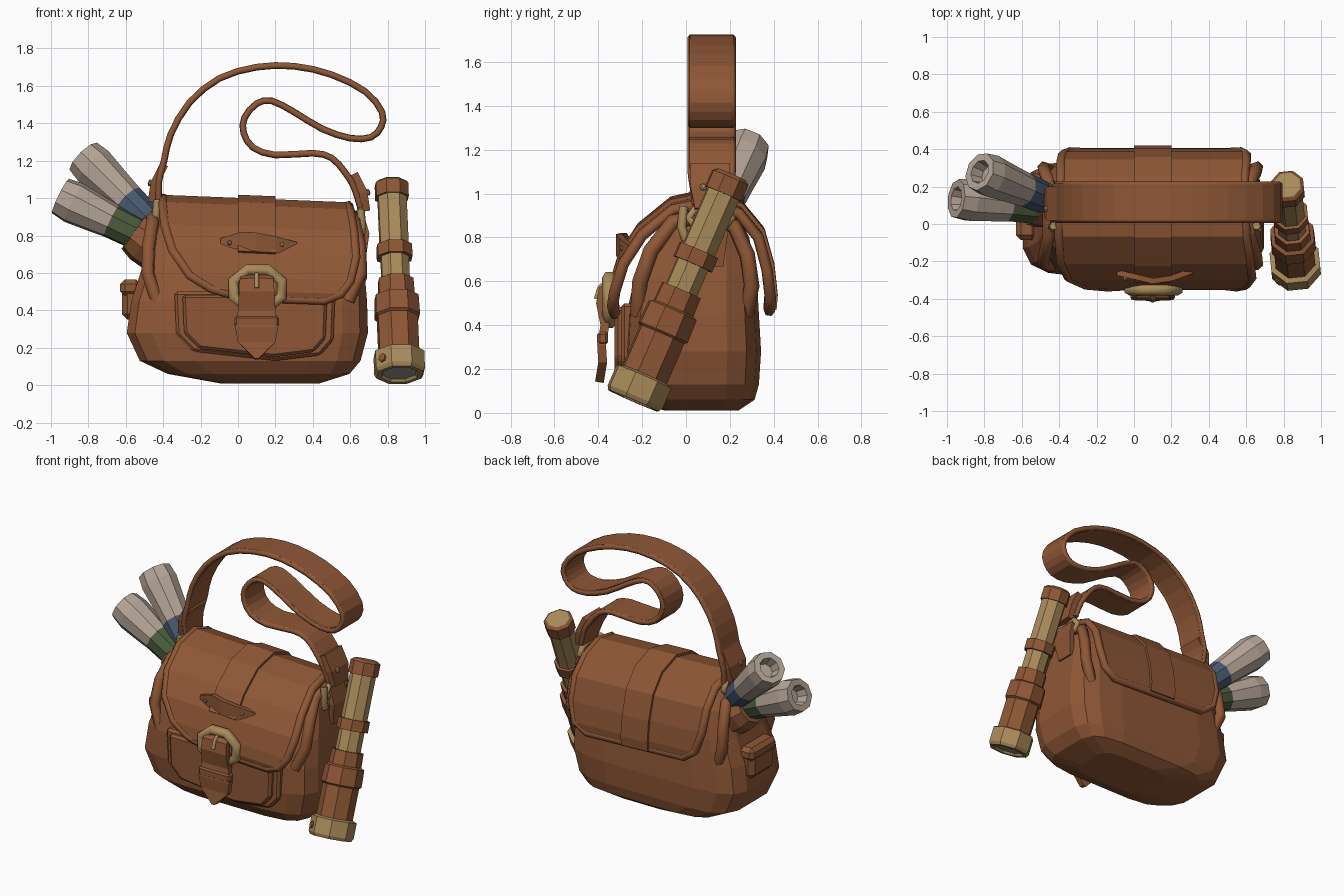
import bpy, bmesh, math
from mathutils import Vector

if "Cube" in bpy.data.objects:
    bpy.data.objects.remove(bpy.data.objects["Cube"])


def material(name, rgb):
    m = bpy.data.materials.new(name)
    m.use_nodes = True
    m.diffuse_color = (*rgb, 1)
    m.node_tree.nodes["Principled BSDF"].inputs["Base Color"].default_value = (*rgb, 1)
    return m


LEATHER = material("leather", (.275, .096, .037))
BRASS = material("brass", (.4, .26, .105))
PAPER = material("paper", (.46, .37, .305))
GREEN = material("green ribbon", (.07, .105, .045))
BLUE = material("blue ribbon", (.065, .1, .165))
GLASS = material("lens grey", (.34, .31, .27))


def finish(name, bm, mats):
    bmesh.ops.recalc_face_normals(bm, faces=bm.faces)
    me = bpy.data.meshes.new(name)
    bm.to_mesh(me)
    bm.free()
    for m in mats:
        me.materials.append(m)
    ob = bpy.data.objects.new(name, me)
    bpy.context.collection.objects.link(ob)
    return ob


def loft(name, rings, mats, seg_mats=None):
    """Skin closed rings of points, capping both ends."""
    bm = bmesh.new()
    rows = [[bm.verts.new(p) for p in r] for r in rings]
    n = len(rows[0])
    for k, (a, b) in enumerate(zip(rows, rows[1:])):
        for i in range(n):
            j = (i + 1) % n
            f = bm.faces.new((a[i], a[j], b[j], b[i]))
            f.material_index = seg_mats[k] if seg_mats else 0
    for r, k in ((rows[0], 0), (rows[-1], -1)):
        f = bm.faces.new(r)
        f.material_index = seg_mats[k] if seg_mats else 0
    return finish(name, bm, mats)


def turned(name, start, end, profile, mats, sides=8):
    """Lathe of (distance, radius, material slot) steps along an axis."""
    start = Vector(start)
    axis = (Vector(end) - start).normalized()
    q = axis.to_track_quat('Z', 'Y')
    rings = []
    for t, r, _ in profile:
        rings.append([start + axis * t + q @ Vector((r * math.cos(a), r * math.sin(a), 0))
                      for a in [(i + .5) * math.tau / sides for i in range(sides)]])
    return loft(name, rings, mats, [p[2] for p in profile[:-1]])


def ribbon(name, path, widths, axis, thick, mat=LEATHER):
    """Thick band along a path, with a half width for each point."""
    bm = bmesh.new()
    axis = Vector(axis)
    rows = [[bm.verts.new(Vector(p) + axis * w * s) for s in (-1, 0, 1)]
            for p, w in zip(path, widths)]
    for a, b in zip(rows, rows[1:]):
        for i in range(2):
            bm.faces.new((a[i], a[i + 1], b[i + 1], b[i]))
    ob = finish(name, bm, [mat])
    mod = ob.modifiers.new("thickness", 'SOLIDIFY')
    mod.thickness = thick
    mod.offset = 0
    return ob


def cord(name, pts, radius, mat, cyclic=True):
    cu = bpy.data.curves.new(name, 'CURVE')
    cu.dimensions = '3D'
    cu.bevel_depth = radius
    cu.bevel_resolution = 1
    cu.use_fill_caps = True
    sp = cu.splines.new('POLY')
    sp.points.add(len(pts) - 1)
    for p, co in zip(sp.points, pts):
        p.co = (*co, 1)
    sp.use_cyclic_u = cyclic
    cu.materials.append(mat)
    ob = bpy.data.objects.new(name, cu)
    bpy.context.collection.objects.link(ob)
    return ob


def block(name, outline, bevel, mat=LEATHER):
    """Bevelled solid between two matching outlines."""
    ob = loft(name, outline, [mat])
    mod = ob.modifiers.new("bevel", 'BEVEL')
    mod.width = bevel
    mod.segments = 1
    return ob


def box(name, c, s, bevel):
    rings = [[(c[0] + i * s[0], c[1] + j * s[1], c[2] + k * s[2])
              for i, j in ((-1, -1), (1, -1), (1, 1), (-1, 1))] for k in (-1, 1)]
    return block(name, rings, bevel)


def rivet(name, pos, direction, r=.018, mat=BRASS):
    p, d = Vector(pos), Vector(direction)
    turned(name, p, p + d, [(-.01, r, 0), (.01, r, 0), (.016, r * .5, 0)], [mat], 6)


def smooth(pts):
    """Insert a rounded midpoint in every span of a path."""
    ext = [Vector(p) for p in [pts[0], *pts, pts[-1]]]
    out = []
    for a, b, c, d in zip(ext, ext[1:], ext[2:], ext[3:]):
        out += [b, (9 * (b + c) - a - d) / 16]
    return out + [ext[-1]]


# Bag body: rounded sections (z, x0, x1, y0, y1)
sections = [(.01, -.1, .44, -.1, .24), (.06, -.38, .6, -.22, .315), (.13, -.53, .66, -.27, .335),
            (.28, -.6, .7, -.285, .345), (.45, -.575, .695, -.275, .335), (.62, -.52, .68, -.235, .325),
            (.8, -.49, .65, -.16, .29), (.94, -.42, .58, 0, .22)]


def power(v):
    return math.copysign(abs(v) ** .42, v)


rings = []
for z, x0, x1, y0, y1 in sections:
    angles = [(i + .5) * math.tau / 16 for i in range(16)]
    rings.append([((x0 + x1) / 2 + (x1 - x0) / 2 * power(math.cos(a)),
                   (y0 + y1) / 2 + (y1 - y0) / 2 * power(math.sin(a)), z) for a in angles])
loft("bag_body", rings, [LEATHER])

# Flap folded over the top, with a piped rim: (y, z, x0, x1)
flap = [(-.325, .46, .02, .46), (-.335, .5, -.14, .55), (-.325, .57, -.26, .6), (-.285, .7, -.35, .63),
        (-.2, .83, -.39, .62), (-.06, .945, -.4, .6), (.1, .98, -.4, .59), (.24, .93, -.39, .59),
        (.33, .82, -.39, .6), (.37, .67, -.38, .6), (.385, .54, -.34, .57), (.38, .48, -.25, .48)]
tilt = Vector((1, 0, -.04))
centres = [(Vector(((a + b) / 2, y, z)), (b - a) / 2) for y, z, a, b in flap]
ribbon("flap", [c for c, w in centres], [w for c, w in centres], tilt, .035)
rim = [c - tilt * w for c, w in centres] + [c + tilt * w for c, w in reversed(centres)]
cord("flap_rim", rim, .026, LEATHER)

# Centre band over the flap
mid = Vector((0, .05, .6))
band = []
for y, z, a, b in flap[3:]:
    p = Vector((0, y, z))
    p += (p - mid).normalized() * .019
    band.append((.1, p.y, p.z))
ribbon("centre_band", band, [.1] * len(band), tilt, .03)

# Front pocket with a wider flange behind it
shape = [(-.34, .5), (-.33, .27), (-.24, .18), (.2, .13), (.44, .16), (.51, .24), (.52, .5)]
for name, grow, front in (("pocket_flange", 1.0, -.295), ("front_pocket", .9, -.325)):
    block(name, [[(.09 + (x - .09) * grow, y, .33 + (z - .33) * grow) for x, z in shape]
                 for y in (-.15, front)], .015)

# Horizontal keeper with two rivets
ribbon("keeper", [(-.09, -.26, .755), (.02, -.285, .775), (.1, -.305, .765), (.2, -.29, .75), (.31, -.25, .745)],
       [.03, .045, .05, .045, .02], (0, 0, 1), .03)
rivet("keeper_rivet", (-.045, -.285, .76), (0, -1, .2), .013)
rivet("keeper_rivet", (.235, -.285, .75), (0, -1, .2), .013)

# Front buckle and hanging tongue
ring = [(.105 + .14 * math.cos((i + .5) * math.tau / 8), -.35,
         .515 + .11 * math.sin((i + .5) * math.tau / 8)) for i in range(8)]
cord("buckle_ring", ring, .033, BRASS)
cord("buckle_prong", [(.1, -.35, .61), (.1, -.395, .57), (.1, -.41, .52)], .012, BRASS, False)
ribbon("tongue", [(.1, -.34, .58), (.1, -.38, .56), (.1, -.39, .5), (.1, -.37, .4),
                  (.1, -.385, .31), (.1, -.38, .23), (.1, -.395, .14)],
       [.08, .09, .095, .1, .115, .1, .01], (1, 0, 0), .04)
box("tongue_loop", (.1, -.38, .34), (.12, .025, .03), .012)

# Side pouch with its lid
box("side_pouch", (-.57, .05, .44), (.05, .125, .09), .03)
box("side_pouch_lid", (-.575, .05, .52), (.055, .135, .045), .025)

# Scroll holder and arched gusset rims sinking into the body
turned("scroll_holder", (-.42, .11, .72), (-.62, .1, .86), [(-.02, .13, 0), (.1, .13, 0), (.17, .11, 0)],
       [LEATHER], 9)
for x in (-.455, .62):
    cord("gusset_rim", [(x * .95, -.22, .45), (x * 1.06, -.21, .6), (x * 1.05, -.16, .74), (x, -.06, .87),
                        (x, .1, .9), (x, .22, .85), (x * 1.05, .28, .72), (x * 1.06, .3, .58),
                        (x * .95, .27, .45)], .036, LEATHER, False)

# Rolled maps tied with ribbons
for name, start, end, tie, cut in (("upper_scroll", (-.46, .13, .86), (-.825, .28, 1.22), BLUE, .19),
                                   ("lower_scroll", (-.48, .08, .78), (-.95, .135, 1.01), GREEN, .22)):
    n = (Vector(end) - Vector(start)).length
    turned(name, start, end, [(0, .08, 1), (.09, .09, 1), (cut, .093, 0), (.3, .102, 0), (n - .08, .116, 0),
                              (n, .105, 0), (n, .065, 0), (n - .07, .05, 0), (n - .07, .02, 0)], [PAPER, tie], 9)

# Shoulder strap: arch, curl and return
path = smooth([(-.42, .97), (-.425, 1.08), (-.395, 1.2), (-.36, 1.34), (-.26, 1.51), (-.1, 1.64), (.1, 1.7),
               (.3, 1.705), (.5, 1.66), (.68, 1.57), (.77, 1.46), (.765, 1.38), (.71, 1.325), (.6, 1.32),
               (.45, 1.37), (.3, 1.46), (.18, 1.52), (.1, 1.505), (.035, 1.43), (.03, 1.35), (.08, 1.27),
               (.2, 1.23), (.4, 1.24), (.5, 1.215), (.57, 1.14), (.62, 1.06), (.655, .95)])
widths = [.08, .085, .095] + [.1] * (len(path) - 6) + [.095, .085, .08]
ribbon("shoulder_strap", [(x, .117, z) for x, z in path], widths, (0, 1, 0), .033)
for e in (-1, 1):
    cord("strap_edge", [(x, .117 + e * (w - .008), z) for (x, z), w in zip(path, widths)],
         .019, LEATHER, False)

# Strap ends, rivets, brass rings and anchor tabs
for side, x, z in ((-1, -.43, .94), (1, .655, .89)):
    ribbon("strap_end", [(x + side * .03, .11, z + .04), (x + side * .015, .11, z + .14),
                         (x - side * .035, .11, z + .24)], [.07, .09, .09], (0, 1, 0), .045)
    rivet("strap_rivet", (x + side * .035, .08, z + .14), (side, 0, .3))
    cord("strap_ring", [(x, .11 + .1 * math.cos(i * math.tau / 8), z + .05 * math.sin(i * math.tau / 8))
                        for i in range(8)], .02, BRASS)
    ribbon("anchor_tab", [(x, .11, z + .02), (x + side * .03, .11, z - .08), (x + side * .01, .11, z - .22)],
           [.07, .08, .06], (0, 1, 0), .035)
    cord("clasp", [(x, -.01, z + .05), (x + side * .01, -.02, z - .04), (x, 0, z - .1)], .022, BRASS, False)

# Telescoping spyglass: slots are leather, brass, lens
turned("spyglass", (.865, -.24, .055), (.82, .205, 1.08),
       [(.015, .02, 2), (.015, .095, 1), (0, .105, 1), (0, .13, 1), (.02, .142, 1), (.12, .142, 1),
        (.13, .115, 0), (.33, .115, 0), (.34, .128, 0), (.45, .124, 0), (.46, .103, 0), (.55, .1, 0),
        (.55, .08, 1), (.68, .08, 0), (.68, .1, 0), (.75, .1, 0), (.75, .082, 1), (1.03, .082, 0),
        (1.03, .094, 0), (1.11, .094, 0), (1.125, .075, 1), (1.127, .07, 1)],
       [LEATHER, BRASS, GLASS])
rivet("spyglass_rivet", (.775, -.305, .145), (-.7, -.65, .28), .025, LEATHER)
